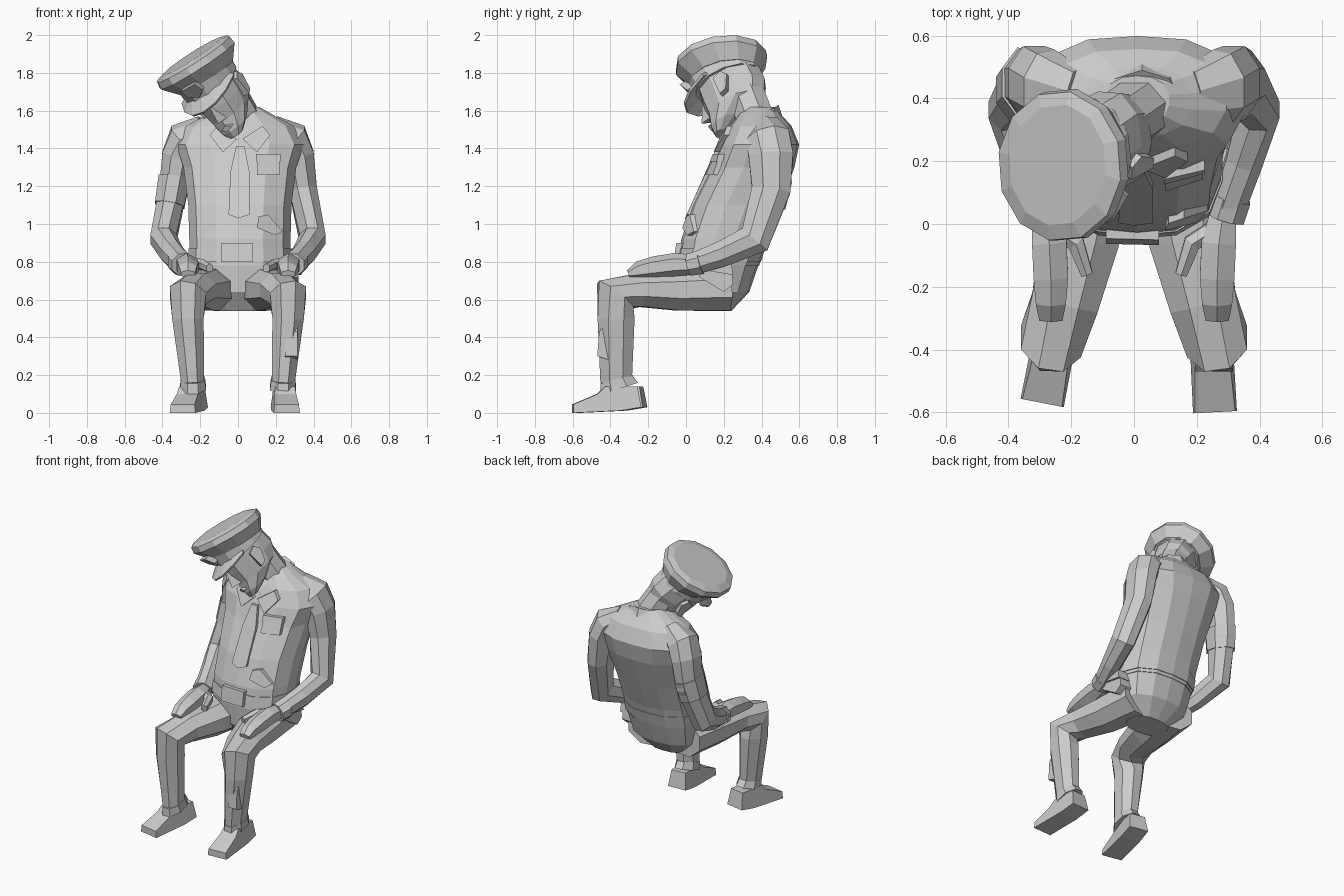
import bpy, bmesh
from math import cos, sin, pi, radians
from mathutils import Vector, Matrix

if "Cube" in bpy.data.objects:
    bpy.data.objects.remove(bpy.data.objects["Cube"])

I = Matrix.Identity(4)


def finish(name, bm, mat=I):
    bmesh.ops.recalc_face_normals(bm, faces=bm.faces)
    me = bpy.data.meshes.new(name)
    bm.to_mesh(me)
    bm.free()
    me.transform(mat)
    ob = bpy.data.objects.new(name, me)
    bpy.context.collection.objects.link(ob)
    return ob


def loft(name, rings, mat=I):
    """Skin equal-length closed rings and cap both ends."""
    bm = bmesh.new()
    vs = [[bm.verts.new(p) for p in r] for r in rings]
    n = len(vs[0])
    for a, b in zip(vs, vs[1:]):
        for i in range(n):
            j = (i + 1) % n
            bm.faces.new((a[i], a[j], b[j], b[i]))
    bm.faces.new(vs[0])
    bm.faces.new(vs[-1])
    return finish(name, bm, mat)


def tube(name, pts, n=8, sx=1):
    """Path of (x, y, z, half width, half depth), width kept along x."""
    cs = [Vector((p[0] * sx, p[1], p[2])) for p in pts]
    rings = []
    for i, p in enumerate(pts):
        t = Vector((0, 0, 0))
        if i:
            t += (cs[i] - cs[i - 1]).normalized()
        if i < len(cs) - 1:
            t += (cs[i + 1] - cs[i]).normalized()
        t.normalize()
        u = Vector((1, 0, 0))
        u = (u - t * u.dot(t)).normalized()
        v = t.cross(u)
        ang = [2 * pi * (k + .5) / n for k in range(n)]
        rings.append([cs[i] + u * p[3] * 1.06 * cos(a) + v * p[4] * 1.06 * sin(a) for a in ang])
    return loft(name, rings)


def ellipse(cx, cy, z, rx, ry, n=10, tilt=0):
    return [(cx + rx * cos(a), cy + ry * sin(a), z + tilt * sin(a))
            for a in (2 * pi * (k + .5) / n for k in range(n))]


def prism(name, prof, x0, x1, mat=I, taper=0):
    """Side profile (y, z) extruded along x, narrowing upwards by taper."""
    return loft(name, [[(x * (1 - taper * z), y, z) for y, z in prof] for x in (x0, x1)], mat)


# Torso: z, front y, back y, half width
BODY = [(.54, .04, .24, .14), (.64, -.03, .335, .24), (.80, -.04, .39, .265), (.92, -.02, .425, .265),
        (1.1, .04, .495, .27), (1.3, .14, .57, .295), (1.42, .19, .595, .335), (1.52, .24, .555, .28),
        (1.58, .28, .50, .17), (1.62, .32, .47, .10)]
XC, P = .01, 2.6


def section(z):
    for a, b in zip(BODY, BODY[1:]):
        if z <= b[0]:
            f = (z - a[0]) / (b[0] - a[0])
            return [a[k] + (b[k] - a[k]) * f for k in (1, 2, 3)]


def body_ring(z, s=1, n=14):
    f, b, w = section(z)
    out = []
    for k in range(n):
        a = 2 * pi * (k + .5) / n
        c, d = cos(a), sin(a)
        r = s / (abs(c) ** P + abs(d) ** P) ** (1 / P)
        out.append((XC + w * r * c, (f + b) / 2 + (b - f) / 2 * r * d, z))
    return out


def front(x, z):
    f, b, w = section(z)
    q = max(0, 1 - min(1, abs(x - XC) / w) ** P) ** (1 / P)
    return (f + b) / 2 - (b - f) / 2 * q


def plate(name, pts, out=.02):
    """Outline (x, z) laid on the chest and thickened."""
    return loft(name, [[(x, front(x, z) + o, z) for x, z in pts] for o in (-out, .03)])


def rect(x0, x1, z0, z1):
    return [(x0, z0), (x1, z0), (x1, z1), (x0, z1)]


loft("trousers_seat", [body_ring(z) for z in (.54, .64, .80)])
loft("jacket", [body_ring(z, 1.02) for z in (.78, .92, 1.1, 1.3, 1.42, 1.52, 1.58, 1.62)])
loft("belt", [body_ring(z, 1.035) for z in (.80, .87)])
plate("belt_buckle", rect(-.09, .08, .80, .90), .03)

# Jacket front details
plate("tie", [(-.05, 1.05), (.0, 1.03), (.06, 1.05), (.06, 1.28), (.035, 1.41), (-.01, 1.41), (-.04, 1.28)], .022)
plate("chest_pocket", rect(.10, .22, 1.26, 1.36))
plate("chest_pocket_flap", rect(.095, .225, 1.33, 1.37), .03)
plate("waist_pocket", [(.10, .98), (.20, .94), (.235, .96), (.16, 1.05), (.11, 1.04)], .025)
for s in (1, -1):
    plate("collar_flap", [(XC + s * .015, 1.45), (XC + s * .09, 1.38), (XC + s * .16, 1.47), (XC + s * .12, 1.52)], .03)
loft("collar", [ellipse(.025, .35, 1.50, .17, .16, 10, .07), ellipse(.025, .35, 1.55, .145, .14, 10, .08),
                ellipse(.025, .35, 1.54, .11, .11, 10, .07)])

for s in (1, -1):
    side = "left" if s > 0 else "right"
    # Sleeve, cuff, hand and thumb
    tube(side + "_sleeve", [(.18, .41, 1.51, .06, .09), (.28, .435, 1.45, .095, .12), (.32, .45, 1.36, .085, .12),
                            (.345, .45, 1.18, .075, .105), (.395, .365, .92, .07, .09),
                            (.35, .20, .845, .06, .07), (.295, .04, .79, .055, .058)], 8, s)
    tube(side + "_cuff", [(.31, .085, .80, .064, .065), (.29, .02, .785, .063, .06)], 8, s)
    tube(side + "_hand", [(.285, .04, .785, .045, .05), (.27, -.06, .785, .06, .058), (.265, -.17, .77, .06, .055),
                          (.265, -.25, .755, .052, .045), (.265, -.305, .735, .04, .02)], 6, s)
    tube(side + "_thumb", [(.25, -.02, .79, .03, .03), (.185, -.06, .785, .03, .028), (.15, -.16, .765, .02, .025)], 6, s)
    # Bent trouser leg with hem
    tube(side + "_trouser_leg", [(.13, .22, .66, .15, .12), (.175, -.05, .65, .13, .11), (.22, -.25, .65, .11, .09),
                                 (.265, -.375, .625, .10, .115), (.265, -.37, .50, .085, .10),
                                 (.24, -.37, .16, .062, .085)], 8, s)
    tube(side + "_trouser_hem", [(.24, -.37, .18, .066, .088), (.238, -.355, .13, .07, .105)], 8, s)
    # Shoe, turned slightly outwards
    turn = Matrix.Translation((s * .245, -.35 if s > 0 else -.325, 0)) @ Matrix.Rotation(radians(3 if s > 0 else -11), 4, 'Z')
    prism(side + "_shoe", [(.11, .03), (.09, .14), (-.08, .14), (-.12, .10), (-.25, .045), (-.25, 0), (.0, .012)],
          -.07, .07, turn, 1.8)

# Sleeve band, hip holster and trouser patch
tube("sleeve_band", [(-.338, .45, 1.24, .085, .115), (-.362, .425, 1.10, .08, .105)], 8)
prism("hip_holster", [(.07, .72), (.20, .64), (.25, .68), (.24, .77), (.09, .80)], .22, .32)
prism("holster_flap", [(.07, .76), (.25, .73), (.24, .79), (.09, .81)], .24, .335)
prism("shin_patch", [(-.47, .30), (-.37, .27), (-.36, .40), (-.41, .49), (-.46, .43)], .25, .315)

# Head frame, tilted forwards and to one side
up = Vector((-.58, -.25, .77)).normalized()
fwd = Vector((-.3, -.88, -.38))
fwd = (fwd - up * fwd.dot(up)).normalized()
back = -fwd
H = Matrix((back.cross(up), back, up)).transposed().to_4x4()
H.translation = (-.09, .25, 1.68)

neck_top = H @ Vector((0, .07, -.02))
tube("neck", [(.05, .39, 1.50, .10, .10), (*neck_top, .10, .10)], 8)
loft("head", [ellipse(0, -.125, -.19, .045, .035), ellipse(0, -.08, -.15, .085, .09), ellipse(0, .0, -.08, .12, .165),
              ellipse(0, .01, .0, .135, .185), ellipse(0, .005, .08, .145, .18), ellipse(0, 0, .15, .14, .17)], H)
loft("nose", [[(-.035, -.14, -.08), (.035, -.14, -.08), (0, -.215, -.065)],
              [(-.015, -.14, .04), (.015, -.14, .04), (0, -.18, .04)]], H)
loft("mouth", [[(x * k, y, z) for x, z in ((-.05, -.125), (0, -.14), (.05, -.125), (0, -.105))]
               for k, y in ((1, -.09), (.7, -.175))], H)
for s in (1, -1):
    prism("ear", [(-.02, -.06), (.02, -.05), (.05, .03), (.02, .07), (-.03, .05)], s * .11, s * .155, H)

# Peaked cap: band, flared crown sitting back on the head, visor, badge
C = H @ Matrix.Translation((0, 0, .15)) @ Matrix.Rotation(radians(-10), 4, 'X')
loft("cap_band", [ellipse(0, -.005, .08, .158, .188, 12), ellipse(0, -.01, .17, .165, .195, 12)], H)
loft("cap_crown", [ellipse(0, -.005, -.02, .166, .195, 12), ellipse(0, -.02, .06, .235, .25, 12),
                   ellipse(0, -.02, .10, .23, .245, 12), ellipse(0, -.015, .115, .18, .20, 12)], C)
bm = bmesh.new()
rows = []
for rx, ry, drop in ((.155, .185, 0), (.185, .275, .055)):
    rows.append([bm.verts.new((rx * cos(a), ry * sin(a), .105 - drop * -sin(a)))
                 for a in (radians(195 + 25 * k) for k in range(7))])
for i in range(6):
    bm.faces.new((rows[0][i], rows[0][i + 1], rows[1][i + 1], rows[1][i]))
visor = finish("cap_visor", bm, H)
visor.modifiers.new("thickness", 'SOLIDIFY').thickness = .014
loft("cap_badge", [[(x, y - .5 * (z - .15), z) for x, z in ((-.05, .14), (0, .11), (.05, .14), (.045, .20), (-.045, .20))]
                   for y in (-.225, -.17)], H)
